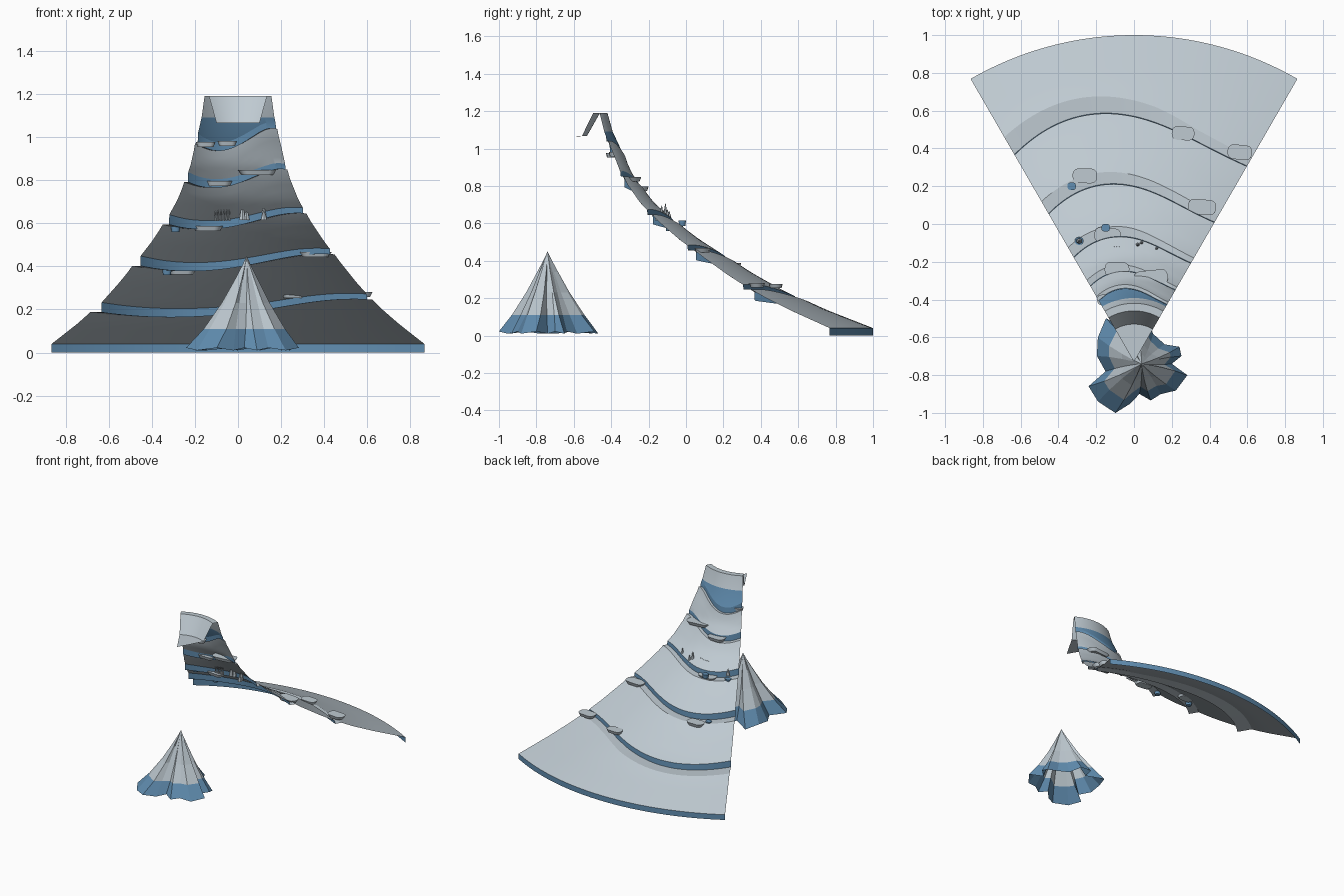
import bpy, bmesh, math, random
from math import sin, cos, radians
from mathutils import Vector

random.seed(4)
if "Cube" in bpy.data.objects:
    bpy.data.objects.remove(bpy.data.objects["Cube"])


def material(name, rgb):
    m = bpy.data.materials.new(name)
    m.use_nodes = True
    m.diffuse_color = (*rgb, 1)
    node = next(n for n in m.node_tree.nodes if n.type == 'BSDF_PRINCIPLED')
    node.inputs["Base Color"].default_value = (*rgb, 1)
    node.inputs["Roughness"].default_value = 0.8
    return m


SNOW = material("pale snow", (0.52, 0.59, 0.64))
ICE = material("blue ice", (0.12, 0.27, 0.44))
APEX_Y = -0.73
HALF = radians(30)


def finish(name, bm, mats, smooth=None):
    mesh = bpy.data.meshes.new(name)
    bm.to_mesh(mesh)
    bm.free()
    ob = bpy.data.objects.new(name, mesh)
    bpy.context.collection.objects.link(ob)
    for m in mats:
        mesh.materials.append(m)
    if smooth:
        bpy.ops.object.select_all(action='DESELECT')
        ob.select_set(True)
        bpy.context.view_layer.objects.active = ob
        bpy.ops.object.shade_smooth_by_angle(angle=radians(smooth))
    return ob


def interp(pairs, v):
    for (a, fa), (b, fb) in zip(pairs, pairs[1:]):
        if v <= b:
            return fa + (fb - fa) * (v - a) / (b - a)
    return pairs[-1][1]


# Slope profile: radius to height, and its inverse
SLOPE = [(0.31, 1.19), (0.325, 1.12), (0.36, 1.04), (0.40, 0.96), (0.44, 0.87),
         (0.48, 0.81), (0.56, 0.71), (0.66, 0.62), (0.80, 0.515), (0.94, 0.425),
         (1.10, 0.325), (1.27, 0.23), (1.50, 0.13), (1.73, 0.04)]
INVERSE = [(z, r) for r, z in reversed(SLOPE)]
# Wavy ledges: mean radius, wave height
LEDGES = [(0.37, 0.022), (0.46, 0.024), (0.635, 0.035), (0.90, 0.052), (1.26, 0.07)]


def column(t):
    """Radius, height and face material (to the next row) down the slope."""
    rows = [(0.0, 1.065, 0), (0.10, 1.065, 0), (0.20, 1.066, 0), (0.27, 1.19, 0),
            (0.31, 1.19, 0)]
    rows.append((interp(INVERSE, 1.09), 1.09, 1))
    start = None
    drop = 0.036 - 0.01 * t
    for mean, wave in LEDGES + [(1.73, 0)]:
        r = mean + wave * cos(2.51 * (t + 0.4))
        if start is not None:
            for k in range(1, 6):
                rk = start + (r - start) * k / 6
                rows.append((rk, interp(SLOPE, rk), 0))
        z = interp(SLOPE, r)
        rows.append((r, z, 1))
        if mean < 1.7:
            rows.append((r + 0.003, z - drop, 0))
            start = interp(INVERSE, z - drop) + 0.004
            rows.append((start, z - drop, 0))
    rows.append((1.73, 0.0, 0))
    return rows


# Mountain slice: crater floor, rim, ledges and foot in one open shell
bm = bmesh.new()
COLS = 56
prev = None
for i in range(COLS + 1):
    t = -1 + 2 * i / COLS
    rows = column(t)
    a = t * HALF
    verts = [bm.verts.new((r * sin(a), APEX_Y + r * cos(a), z)) for r, z, _ in rows]
    if prev:
        for k in range(len(rows) - 1):
            f = bm.faces.new((prev[k], prev[k + 1], verts[k + 1], verts[k]))
            f.material_index = rows[k][2]
    prev = verts
bmesh.ops.remove_doubles(bm, verts=bm.verts, dist=0.0001)
finish("mountain_slice", bm, [SNOW, ICE], 18)

# Folded peak: angle and radius of each fold at the foot
FOLDS = [(-168, .195), (-157, .305), (-139, .305), (-118, .295), (-106, .22), (-94, .16),
         (-76, .20), (-58, .19), (-38, .23), (-14, .25), (0, .16), (11, .215), (24, .22),
         (40, .16), (69, .17), (84, .25), (99, .275), (112, .19), (128, .306), (149, .27),
         (170, .24)]
LEVELS = [(0.01, 1.0), (0.11, 0.74), (0.23, 0.45), (0.34, 0.22), (0.41, 0.075)]
bm = bmesh.new()
rings = []
for n, (z, s) in enumerate(LEVELS):
    ring = []
    for j, (deg, r) in enumerate(FOLDS):
        a = radians(deg + n * (2 if j % 2 else -2))
        rr = s * (r + (0.2 - r) * 0.08 * n)
        lift = 0.012 * (j % 2) if n == 0 else 0
        ring.append(bm.verts.new((0.04 + rr * cos(a), -0.74 + rr * sin(a), z + lift)))
    rings.append(ring)
tip = bm.verts.new((0.04, -0.74, 0.45))
count = len(FOLDS)
for n in range(len(rings) - 1):
    for j in range(count):
        k = (j + 1) % count
        f = bm.faces.new((rings[n][j], rings[n][k], rings[n + 1][k], rings[n + 1][j]))
        f.material_index = 1 if n == 0 else 0
for j in range(count):
    bm.faces.new((rings[-1][j], rings[-1][(j + 1) % count], tip))
finish("folded_peak", bm, [SNOW, ICE])


def slab(name, centre, size, mat, turn=0.0):
    """Rounded block."""
    bm = bmesh.new()
    bmesh.ops.create_cube(bm, size=1)
    bmesh.ops.scale(bm, vec=Vector(size), verts=bm.verts)
    upright = [e for e in bm.edges
               if abs(e.verts[0].co.z - e.verts[1].co.z) > size[2] * 0.5]
    bmesh.ops.bevel(bm, geom=upright, offset=min(size[:2]) * 0.4, segments=3,
                    affect='EDGES', profile=0.5)
    for v in bm.verts:
        if v.co.z < 0:
            v.co.x *= 0.8
            v.co.y *= 0.8
    ob = finish(name, bm, [mat], 35)
    ob.location = centre
    ob.rotation_euler.z = turn


# Flat snow slabs resting on the ledges
SLABS = [(.26, .48, .265, .12), (.56, .38, .27, .13), (-.26, .255, .375, .13),
         (.36, .09, .455, .15), (-.14, -.06, .575, .14), (-.09, -.24, .785, .13),
         (.09, -.285, .835, .18), (-.15, -.40, .965, .09), (-.05, -.385, .97, .09)]
for i, (x, y, z, w) in enumerate(SLABS):
    slab(f"snow_slab_{i + 1}", (x, y, z), (w, min(0.08, w * 0.6), 0.024), SNOW,
         random.uniform(-0.12, 0.12))

# Small ice blocks under the ledges
for i, (x, y, z) in enumerate([(-.29, -.09, .575), (-.33, .2, .375), (-.15, -.02, .60)]):
    slab(f"ice_block_{i + 1}", (x, y, z), (0.045, 0.04, 0.03), ICE)


def spire(name, x, y, z, radius, height):
    bm = bmesh.new()
    bmesh.ops.create_cone(bm, cap_ends=True, segments=6, radius1=radius,
                          radius2=radius * 0.1, depth=height)
    finish(name, bm, [SNOW]).location = (x, y, z + height / 2)


# Ice spires on the middle ledge
for i, (x, y, h) in enumerate([(.02, -.11, .09), (.04, -.10, .06), (.12, -.13, .08),
                               (.12, -.15, .05), (-.29, -.09, .05)]):
    spire(f"ice_spire_{i + 1}", x, y, 0.615, 0.016, h)
# Row of thin icicles
for i in range(6):
    spire(f"icicle_{i + 1}", -0.105 + 0.013 * i, -0.12, 0.61, 0.006,
          random.uniform(0.055, 0.075))
